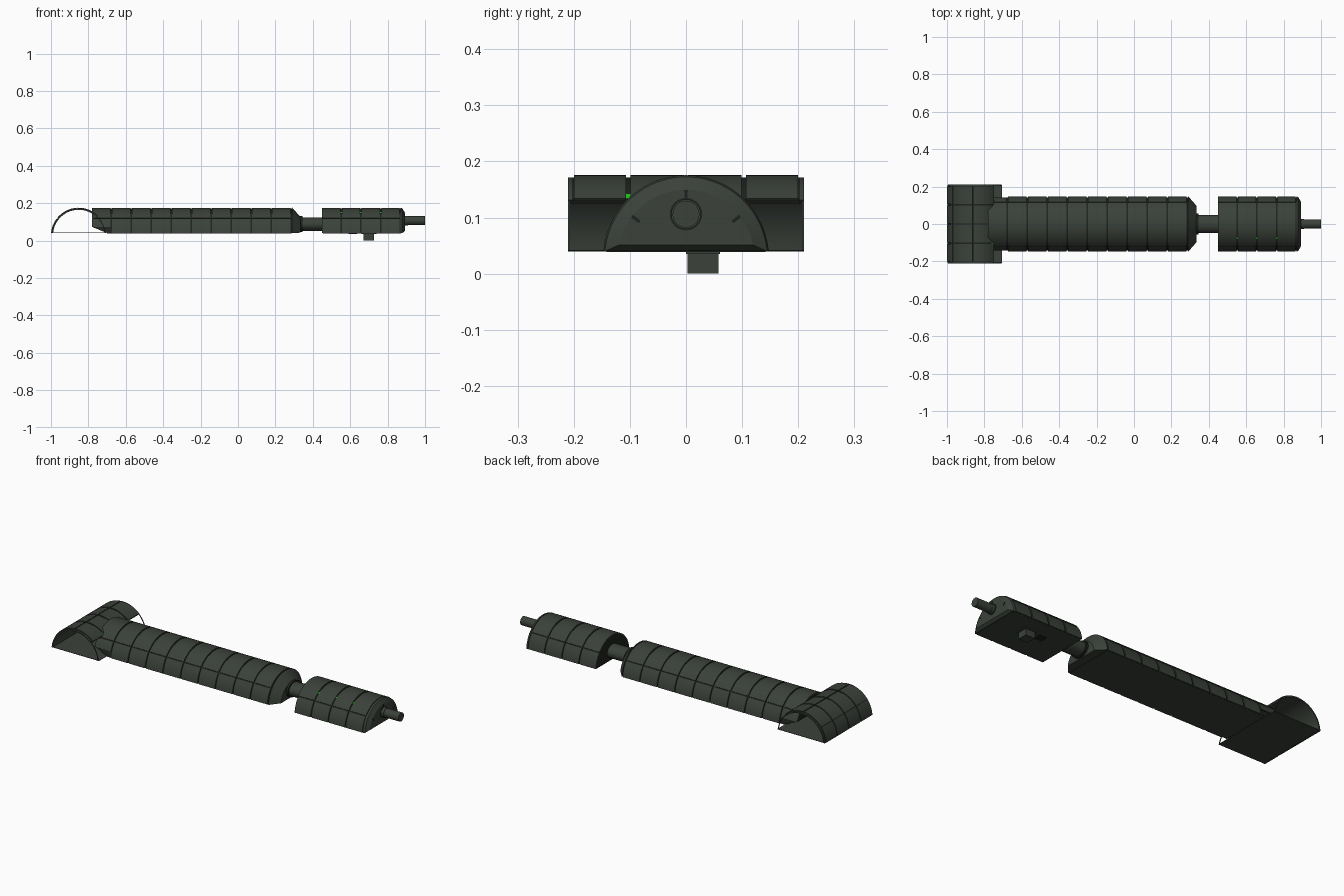
import bpy, bmesh, math

if "Cube" in bpy.data.objects:
    bpy.data.objects.remove(bpy.data.objects["Cube"])

R = 0.148       # outer radius of every half-round housing
CZ = 0.0275     # height of the arc centre
CROSS_X = -0.852
FLOOR = 0.04


def material(name, color):
    m = bpy.data.materials.new(name)
    m.use_nodes = True
    m.diffuse_color = (*color, 1)
    m.node_tree.nodes["Principled BSDF"].inputs["Base Color"].default_value = (*color, 1)
    return m


PLATE = material("dark olive grey", (0.043, 0.053, 0.042))
GROOVE = material("groove black", (0.014, 0.016, 0.013))
GREEN = material("signal green", (0.01, 0.55, 0.01))


def finish(name, bm, mat):
    bmesh.ops.recalc_face_normals(bm, faces=bm.faces)
    mesh = bpy.data.meshes.new(name)
    bm.to_mesh(mesh)
    bm.free()
    mesh.materials.append(mat)
    ob = bpy.data.objects.new(name, mesh)
    bpy.context.collection.objects.link(ob)
    bpy.ops.object.select_all(action="DESELECT")
    bpy.context.view_layer.objects.active = ob
    ob.select_set(True)
    bpy.ops.object.shade_smooth_by_angle(angle=math.radians(30))
    return ob


def point(axis, t, r, a):
    u, z = r * math.cos(a), CZ + r * math.sin(a)
    return (t, u, z) if axis == "x" else (CROSS_X + u, t, z)


def add_slab(bm, axis, t0, t1, a0, a1, r0, r1):
    """Curved plate between two angles (degrees), two radii and two stations."""
    n = max(1, round((a1 - a0) / 6))
    rows = []
    for i in range(n + 1):
        a = math.radians(a0 + (a1 - a0) * i / n)
        rows.append([bm.verts.new(point(axis, t, r, a))
                     for t, r in ((t0, r0), (t1, r0), (t1, r1), (t0, r1))])
    for p, q in zip(rows, rows[1:]):
        for k in range(4):
            j = (k + 1) % 4
            bm.faces.new((p[k], p[j], q[j], q[k]))
    bm.faces.new(rows[0])
    bm.faces.new(rows[-1])


def panels(name, axis, stations, spans, mat=PLATE, gap=0.004, depth=0.006):
    bm = bmesh.new()
    for t0, t1 in zip(stations, stations[1:]):
        for a0, a1 in spans:
            add_slab(bm, axis, t0 + gap, t1 - gap, a0, a1, R - depth, R)
    return finish(name, bm, mat)


def half_round(name, sections, mat, n=28):
    """Solid along x from (x, radius, underside height) sections."""
    bm = bmesh.new()
    rings = []
    for x, r, zb in sections:
        a0 = math.asin((zb - CZ) / r)
        rings.append([bm.verts.new(point("x", x, r, a0 + (math.pi - 2 * a0) * i / n))
                      for i in range(n + 1)])
    for p, q in zip(rings, rings[1:]):
        for k in range(n + 1):
            j = (k + 1) % (n + 1)
            bm.faces.new((p[k], p[j], q[j], q[k]))
    bm.faces.new(rings[0])
    bm.faces.new(rings[-1])
    return finish(name, bm, mat)


def box(name, x, y, z, mat):
    bm = bmesh.new()
    bmesh.ops.create_cube(bm, size=1)
    for v in bm.verts:
        v.co = [lo + (c + 0.5) * (hi - lo) for c, (lo, hi) in zip(v.co, (x, y, z))]
    return finish(name, bm, mat)


def rod(name, x0, x1, ry, rz, z, mat, sides=24):
    bm = bmesh.new()
    bmesh.ops.create_cone(bm, cap_ends=True, segments=sides, radius1=1, radius2=1, depth=1)
    for v in bm.verts:
        cx, cy, cz = v.co
        v.co = (x0 + (cz + 0.5) * (x1 - x0), cy * ry, z + cx * rz)
    return finish(name, bm, mat)


SPANS = [(5, 37), (39.5, 140.5), (143, 175)]
CORE = R - 0.005

# Long main housing: dark core, segmented plates, tapered nose
half_round("main_core", [(-0.778, CORE, 0.072), (-0.70, CORE, FLOOR), (0.29, CORE, FLOOR)], GROOVE)
half_round("main_underside", [(-0.70, CORE - 0.001, FLOOR - 0.001),
                              (0.286, CORE - 0.001, FLOOR - 0.001)], PLATE)
main_rings = [-0.677 + 0.107 * i for i in range(10)]
panels("main_plates", "x", main_rings, SPANS)
panels("main_rear_plate", "x", [-0.784, main_rings[0]], [(18, 37), SPANS[1], (143, 162)])
half_round("main_nose", [(0.29, R, FLOOR), (0.333, 0.1, FLOOR + 0.002)], PLATE)

# Neck between the housings
rod("neck", 0.32, 0.46, 0.048, 0.037, 0.0875, PLATE, 16)
rod("neck_collar", 0.33, 0.345, 0.056, 0.043, 0.0875, GROOVE, 16)

# Short front housing
half_round("front_core", [(0.45, CORE, FLOOR), (0.872, CORE, FLOOR)], GROOVE)
half_round("front_underside", [(0.455, CORE - 0.001, FLOOR - 0.001),
                               (0.872, CORE - 0.001, FLOOR - 0.001)], PLATE)
front_rings = [0.446 + 0.1055 * i for i in range(5)]
panels("front_plates", "x", front_rings, SPANS)
half_round("front_cap", [(0.868, R, FLOOR), (0.878, R - 0.003, FLOOR),
                         (0.892, 0.122, 0.051)], PLATE)

# Slots on the bevelled cap
bm = bmesh.new()
for a in (38, 90, 142):
    add_slab(bm, "x", 0.888, 0.8935, a - 1.5, a + 1.5, 0.105, 0.122)
finish("cap_slots", bm, GROOVE)

# Muzzle rod with its dark seat ring
rod("rod_seat", 0.885, 0.894, 0.029, 0.029, 0.106, GROOVE)
rod("rod_collar", 0.885, 0.91, 0.0265, 0.0265, 0.106, PLATE)
rod("front_rod", 0.9, 1.0, 0.024, 0.024, 0.106, PLATE)

# Green markers deep in the front ring grooves
bm = bmesh.new()
for x in front_rings[1:-1]:
    add_slab(bm, "x", x - 0.004, x + 0.004, 120, 124, CORE - 0.002, R - 0.003)
finish("green_markers", bm, GREEN)

# Foot peg and lock plate under the front housing
box("foot_peg", (0.672, 0.728), (0.003, 0.058), (0.0, 0.045), PLATE)
box("peg_base", (0.66, 0.74), (0.0, 0.061), (0.035, 0.042), PLATE)
box("lock_plate", (0.59, 0.635), (0.01, 0.05), (0.035, 0.042), GROOVE)

# Cross housing at the rear: open shell with panels, liner, end rims and floor
cross_rings = [-0.204, -0.103, 0.0, 0.103, 0.204]
panels("cross_plates", "y", cross_rings, [(46, 92), (94, 141), (143, 175)], depth=0.005)
bm = bmesh.new()
add_slab(bm, "y", -0.203, 0.203, 46, 175, R - 0.008, R - 0.004)
finish("cross_core", bm, GROOVE)
bm = bmesh.new()
add_slab(bm, "y", -0.203, 0.203, 45, 175, R - 0.011, R - 0.007)
finish("cross_liner", bm, PLATE)
bm = bmesh.new()
for side in (-1, 1):
    add_slab(bm, "y", side * 0.2, side * 0.21, 46, 175, R - 0.011, R - 0.004)
    add_slab(bm, "y", side * 0.207, side * 0.21, 5, 46, R - 0.009, R - 0.005)
finish("cross_rims", bm, PLATE)
box("cross_floor", (-0.998, -0.706), (-0.209, 0.209), (FLOOR, FLOOR + 0.002), PLATE)

# Green glint in the cross groove
bm = bmesh.new()
add_slab(bm, "y", -0.107, -0.099, 47, 52, R - 0.006, R - 0.003)
finish("cross_green_marker", bm, GREEN)
